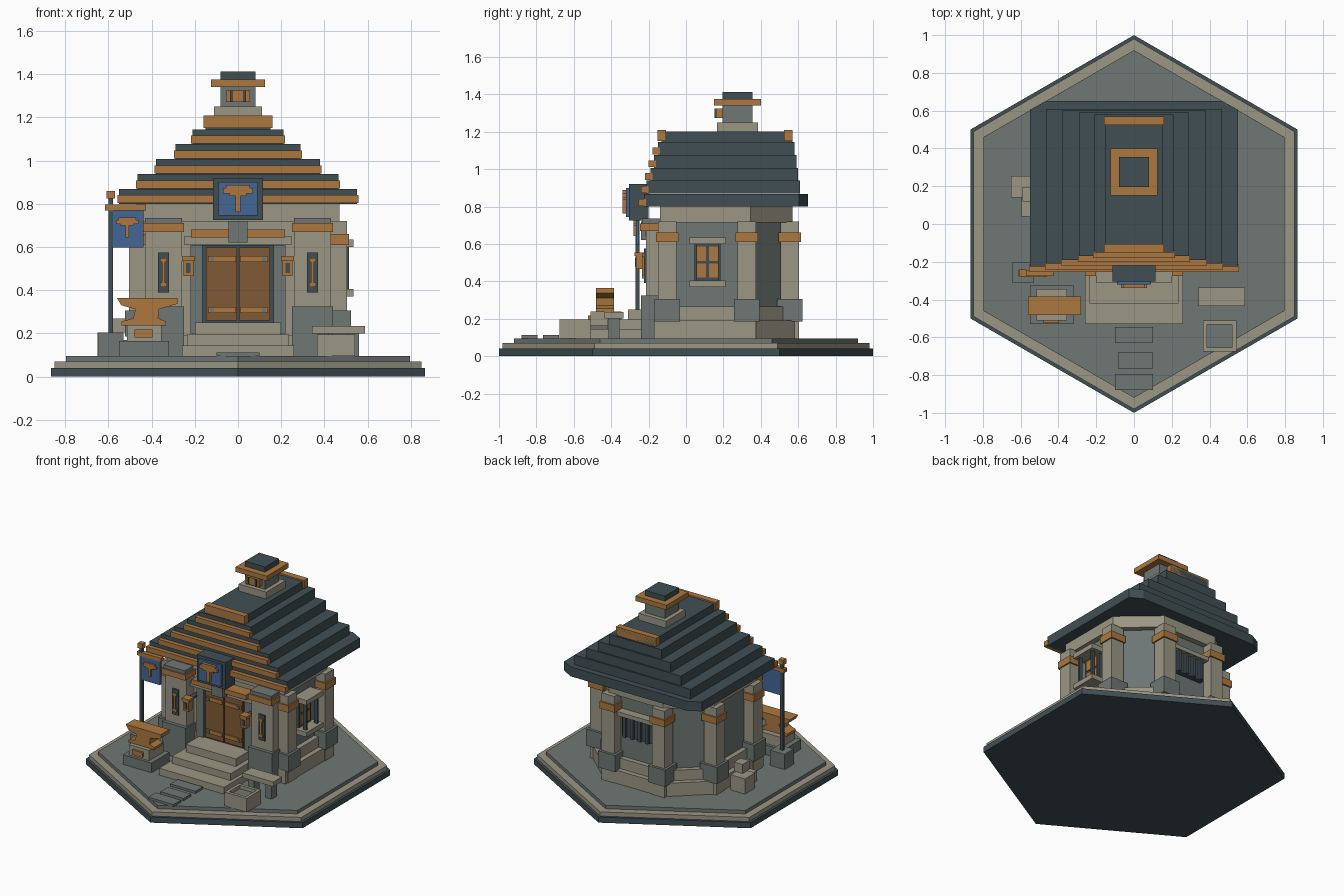
import bpy, bmesh, math

def srgb(r, g, b):
    f = lambda c: (c / 255 / 12.92) if c < 10 else ((c / 255 + 0.055) / 1.055) ** 2.4
    return (f(r), f(g), f(b), 1)

def mat(name, *c):
    m = bpy.data.materials.new(name)
    m.diffuse_color = srgb(*c)
    return m

SLATE = mat("dark_slate", 65, 79, 84)
STONE = mat("pale_stone", 155, 150, 133)
GREY = mat("grey_stone", 110, 119, 117)
COPPER = mat("copper", 172, 121, 64)
WOOD = mat("door_wood", 128, 90, 54)
BLUE = mat("banner_blue", 68, 102, 150)

def prism(name, pts, lo, hi, m, axis='z'):
    """Extrude a 2D outline: axis z uses (x, y), axis y uses (x, z)."""
    bm = bmesh.new()
    place = (lambda p, h: (p[0], p[1], h)) if axis == 'z' else (lambda p, h: (p[0], h, p[1]))
    a = [bm.verts.new(place(p, lo)) for p in pts]
    b = [bm.verts.new(place(p, hi)) for p in pts]
    bm.faces.new(a)
    bm.faces.new(b)
    n = len(pts)
    for i in range(n):
        j = (i + 1) % n
        bm.faces.new((a[i], a[j], b[j], b[i]))
    bmesh.ops.recalc_face_normals(bm, faces=bm.faces)
    me = bpy.data.meshes.new(name)
    bm.to_mesh(me)
    bm.free()
    me.materials.append(m)
    ob = bpy.data.objects.new(name, me)
    bpy.context.collection.objects.link(ob)
    return ob

def box(name, x0, x1, y0, y1, z0, z1, m):
    return prism(name, [(x0, y0), (x1, y0), (x1, y1), (x0, y1)], z0, z1, m)

def pair(name, x0, x1, *rest):
    """The same box on the right and on the left."""
    box(name + "_right", x0, x1, *rest)
    box(name + "_left", -x1, -x0, *rest)

def hexagon(r):
    return [(r * math.sin(math.pi / 3 * i), r * math.cos(math.pi / 3 * i)) for i in range(6)]

# Hexagonal ground slab
prism("base_slab", hexagon(1.0), 0, 0.04, SLATE)
prism("base_rim", hexagon(0.98), 0.04, 0.07, STONE)
prism("base_paving", hexagon(0.92), 0.07, 0.095, GREY)

# House body with an angled back
def plan(o):
    half = [(0.43 + o, -0.1 - o), (0.43 + o, 0.33 + o * 0.4), (0.2 + o * 0.4, 0.53 + o)]
    return half + [(-x, y) for x, y in reversed(half)]

prism("plinth", plan(0.07), 0.095, 0.19, STONE)
prism("plinth_step", plan(0.035), 0.19, 0.265, STONE)
prism("walls", plan(0.0), 0.265, 0.72, GREY)
prism("wall_band", plan(0.04), 0.715, 0.80, STONE)

# Corner pillars
for x, y in [(0.455, -0.1), (0.455, 0.325), (0.2, 0.555)]:
    for name, w, z0, z1, m in [("pillar", 0.05, 0.095, 0.72, STONE),
                               ("pillar_foot", 0.068, 0.185, 0.305, GREY),
                               ("pillar_band", 0.06, 0.61, 0.66, COPPER)]:
        pair(name, x - w, x + w, y - w, y + w, z0, z1, m)

# Front buttresses
pair("buttress", 0.26, 0.43, -0.215, -0.08, 0.095, 0.67, STONE)
pair("buttress_foot", 0.25, 0.44, -0.24, -0.08, 0.095, 0.325, GREY)
pair("buttress_band", 0.25, 0.44, -0.245, -0.08, 0.67, 0.71, COPPER)
pair("buttress_cap", 0.26, 0.43, -0.235, -0.08, 0.71, 0.735, GREY)
pair("bracket_plate", 0.32, 0.37, -0.225, -0.215, 0.39, 0.575, SLATE)
pair("bracket_bar", 0.338, 0.352, -0.235, -0.22, 0.42, 0.545, COPPER)
pair("bracket_top", 0.328, 0.362, -0.235, -0.22, 0.53, 0.55, COPPER)
pair("bracket_bottom", 0.328, 0.362, -0.235, -0.22, 0.415, 0.435, COPPER)

# Doorway
box("porch_wall", -0.26, 0.26, -0.13, -0.05, 0.095, 0.74, STONE)
pair("door_jamb", 0.165, 0.22, -0.16, -0.12, 0.2, 0.61, GREY)
box("door_frame", -0.165, 0.165, -0.15, -0.12, 0.25, 0.61, SLATE)
pair("door_leaf", 0.004, 0.148, -0.16, -0.14, 0.26, 0.597, WOOD)
for z in (0.295, 0.53):
    pair("hinge", 0.01, 0.14, -0.168, -0.155, z, z + 0.028, COPPER)
    pair("hinge_bolt", 0.11, 0.13, -0.174, -0.165, z + 0.004, z + 0.024, GREY)
box("door_lintel", -0.25, 0.25, -0.19, -0.12, 0.612, 0.648, STONE)
box("door_beam", -0.217, 0.217, -0.22, -0.12, 0.645, 0.68, COPPER)
box("keystone", -0.045, 0.045, -0.24, -0.12, 0.62, 0.72, GREY)

# Wall lanterns
pair("lantern_arm", 0.215, 0.245, -0.24, -0.12, 0.53, 0.545, SLATE)
pair("lantern_cap", 0.2, 0.26, -0.275, -0.215, 0.535, 0.555, COPPER)
pair("lantern_body", 0.207, 0.253, -0.268, -0.222, 0.465, 0.535, COPPER)
pair("lantern_glass", 0.219, 0.241, -0.274, -0.266, 0.48, 0.525, SLATE)

# Steps and paving stones
for w, y, z in [(0.26, -0.53, 0.145), (0.235, -0.42, 0.195), (0.2, -0.31, 0.25)]:
    box("step", -w, w, y, -0.1, 0.095, z, STONE)
for y in (-0.88, -0.765, -0.63):
    box("paver", -0.1 + 0.015 * (y > -0.8) * (y < -0.7), 0.1, y, y + 0.085, 0.095, 0.112, GREY)

# Windows: right side and back
box("side_window_frame", 0.42, 0.455, 0.045, 0.185, 0.405, 0.6, SLATE)
for y in (0.06, 0.122):
    for z in (0.42, 0.51):
        box("side_window_pane", 0.45, 0.462, y, y + 0.048, z, z + 0.075, COPPER)
for z in (0.37, 0.6):
    box("side_window_ledge", 0.42, 0.535, 0.02, 0.21, z, z + 0.035, STONE)
box("side_window_bars", 0.49, 0.515, 0.045, 0.06, 0.4, 0.6, SLATE)
box("side_window_bars", 0.49, 0.515, 0.17, 0.185, 0.4, 0.6, SLATE)
box("back_window_frame", -0.12, 0.12, 0.52, 0.56, 0.43, 0.58, SLATE)
for i in range(4):
    x = -0.09 + 0.06 * i
    box("back_window_bar", x - 0.012, x + 0.012, 0.55, 0.58, 0.43, 0.58, SLATE)
box("back_window_lintel", -0.14, 0.14, 0.52, 0.59, 0.58, 0.61, STONE)

# Stepped roof with copper edging at the front
eave = [(-0.55, -0.225), (0.55, -0.225), (0.55, 0.605), (0.465, 0.652), (-0.465, 0.652), (-0.55, 0.605)]
prism("roof_eave", eave, 0.80, 0.868, SLATE)
tiers = [(0.55, -0.225, 0.65), (0.465, -0.21, 0.61), (0.38, -0.19, 0.60),
         (0.29, -0.17, 0.59), (0.21, -0.15, 0.58), (0.15, -0.13, 0.57)]
for i, (w, y0, y1) in enumerate(tiers):
    z = 0.80 + 0.069 * i
    if i:
        box("roof_tier", -w, w, y0, y1, z, min(z + 0.069, 1.2), SLATE)
    if i < 5:
        box("roof_edging", -w - 0.007, w + 0.007, y0 - 0.03, y0 + 0.01, z + 0.003, z + 0.04, COPPER)
for y in (-0.152, 0.525):
    box("ridge_cap", -0.16, 0.16, y, y + 0.045, 1.15, 1.21, COPPER)

# Chimney
def chimney(name, w, z0, z1, m):
    box(name, -w, w, 0.275 - w, 0.275 + w, z0, z1, m)

chimney("chimney_foot", 0.11, 1.19, 1.25, STONE)
chimney("chimney_shaft", 0.08, 1.25, 1.34, GREY)
chimney("chimney_collar", 0.125, 1.34, 1.375, COPPER)
chimney("chimney_top", 0.08, 1.375, 1.412, SLATE)
box("chimney_vent", -0.055, 0.055, 0.16, 0.2, 1.272, 1.325, COPPER)
pair("chimney_vent_bar", 0.025, 0.038, 0.153, 0.165, 1.272, 1.325, SLATE)

# Hammer emblem
def hammer(name, cx, cz, s, y0, y1):
    half = [(0.012, -0.062), (0.012, 0.012), (0.04, 0.012), (0.04, 0.022), (0.07, 0.022),
            (0.07, 0.048), (0.055, 0.048), (0.055, 0.062)]
    pts = half + [(-x, z) for x, z in reversed(half)]
    prism(name, [(cx + s * x, cz + s * z) for x, z in pts], y0, y1, COPPER, 'y')

# Sign above the door
box("sign_frame", -0.115, 0.115, -0.305, -0.2, 0.725, 0.92, SLATE)
box("sign_plate", -0.09, 0.09, -0.32, -0.3, 0.745, 0.9, BLUE)
hammer("sign_hammer", 0, 0.825, 1.0, -0.34, -0.315)

# Banner
box("banner_foot", -0.645, -0.53, -0.31, -0.205, 0.095, 0.205, GREY)
box("banner_pole", -0.6, -0.578, -0.27, -0.248, 0.2, 0.83, SLATE)
box("banner_finial", -0.608, -0.57, -0.278, -0.24, 0.825, 0.86, COPPER)
box("banner_crossbar", -0.615, -0.425, -0.275, -0.243, 0.77, 0.797, COPPER)
box("banner_cloth", -0.578, -0.437, -0.268, -0.252, 0.597, 0.77, BLUE)
hammer("banner_hammer", -0.513, 0.69, 0.75, -0.28, -0.266)

# Anvil on its block
box("anvil_foot", -0.55, -0.32, -0.53, -0.325, 0.095, 0.165, GREY)
box("anvil_block", -0.515, -0.355, -0.51, -0.345, 0.165, 0.24, STONE)
box("anvil_plaque", -0.48, -0.397, -0.525, -0.505, 0.182, 0.217, COPPER)
prism("anvil", [(-0.56, 0.363), (-0.28, 0.363), (-0.28, 0.337), (-0.365, 0.312), (-0.37, 0.27),
                (-0.333, 0.255), (-0.333, 0.237), (-0.54, 0.237), (-0.54, 0.255), (-0.485, 0.27),
                (-0.475, 0.312), (-0.54, 0.33)], -0.482, -0.385, COPPER, 'y')

# Stone bench and trough
box("bench_seat", 0.342, 0.588, -0.435, -0.335, 0.2, 0.235, STONE)
for x in (0.37, 0.51):
    box("bench_leg", x, x + 0.05, -0.415, -0.355, 0.095, 0.2, GREY)
for x in (0.365, 0.52):
    box("trough_side", x, x + 0.022, -0.675, -0.51, 0.095, 0.195, STONE)
for y in (-0.675, -0.532):
    box("trough_end", 0.387, 0.52, y, y + 0.022, 0.095, 0.195, STONE)
box("trough_filling", 0.387, 0.52, -0.653, -0.532, 0.095, 0.17, GREY)

# Stacked stone blocks beside the left wall
box("stone_block", -0.65, -0.535, 0.14, 0.255, 0.095, 0.205, STONE)
box("stone_block", -0.595, -0.49, 0.04, 0.14, 0.095, 0.17, STONE)
box("stone_block_upper", -0.59, -0.52, 0.12, 0.195, 0.205, 0.27, STONE)
